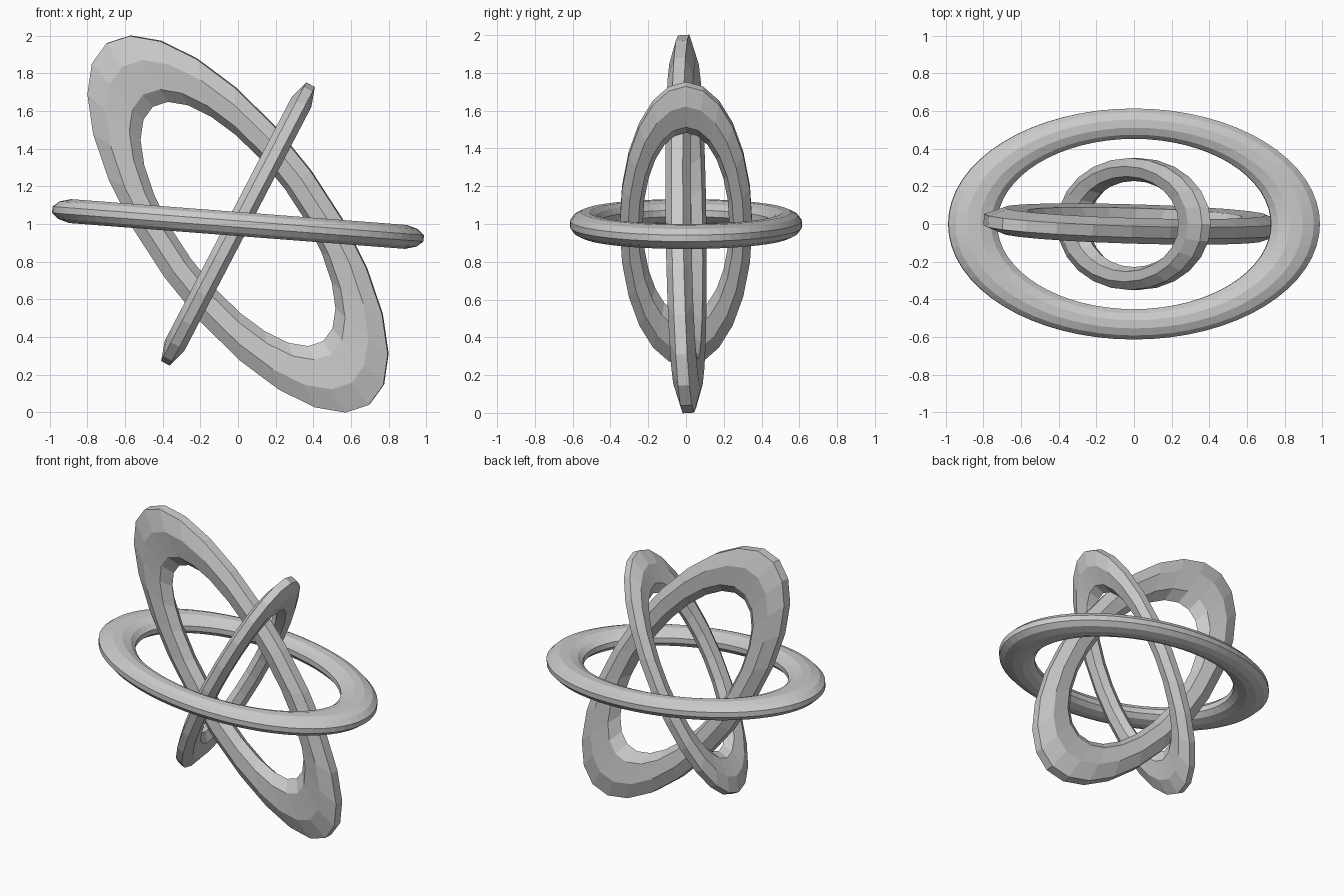
import bpy, bmesh
from math import sin, cos, pi, radians

if "Cube" in bpy.data.objects:
    bpy.data.objects.remove(bpy.data.objects["Cube"])


def ring(name, outer, inner, squash, half_thick, segs, sides, rotation):
    """Elliptical ring: long axis local X, short axis local Y, flat rim on the outside."""
    half = pi / sides
    inner_reach = 1 if sides % 2 else cos(half)
    r = (outer - inner) / (cos(half) + inner_reach)   # section radius
    mid = outer - r * cos(half)                       # section centre
    bm = bmesh.new()
    loops = []
    for i in range(segs):
        a = 2 * pi * i / segs
        loop = []
        for j in range(sides):
            b = half + 2 * pi * j / sides
            d = mid + r * cos(b)
            loop.append(bm.verts.new((d * cos(a), d * sin(a) * squash, half_thick * sin(b))))
        loops.append(loop)
    for i in range(segs):
        p, q = loops[i], loops[(i + 1) % segs]
        for j in range(sides):
            k = (j + 1) % sides
            bm.faces.new((p[j], q[j], q[k], p[k]))
    bmesh.ops.recalc_face_normals(bm, faces=bm.faces)
    mesh = bpy.data.meshes.new(name)
    bm.to_mesh(mesh)
    bm.free()
    obj = bpy.data.objects.new(name, mesh)
    obj.location = (0, 0, 1)
    obj.rotation_euler = [radians(v) for v in rotation]
    bpy.context.collection.objects.link(obj)
    return obj


# nearly level finely divided ring
ring("horizontal_ring", 0.99, 0.73, 0.62, 0.066, 64, 12, (0, 4.4, 0))
# large steep ring, leaning left
ring("large_tilted_ring", 1.187, 0.77, 0.406, 0.07, 24, 7, (95.7, 54, 0))
# small ring, leaning right
ring("small_tilted_ring", 0.835, 0.545, 0.42, 0.06, 24, 7, (0, -62.5, 0))
